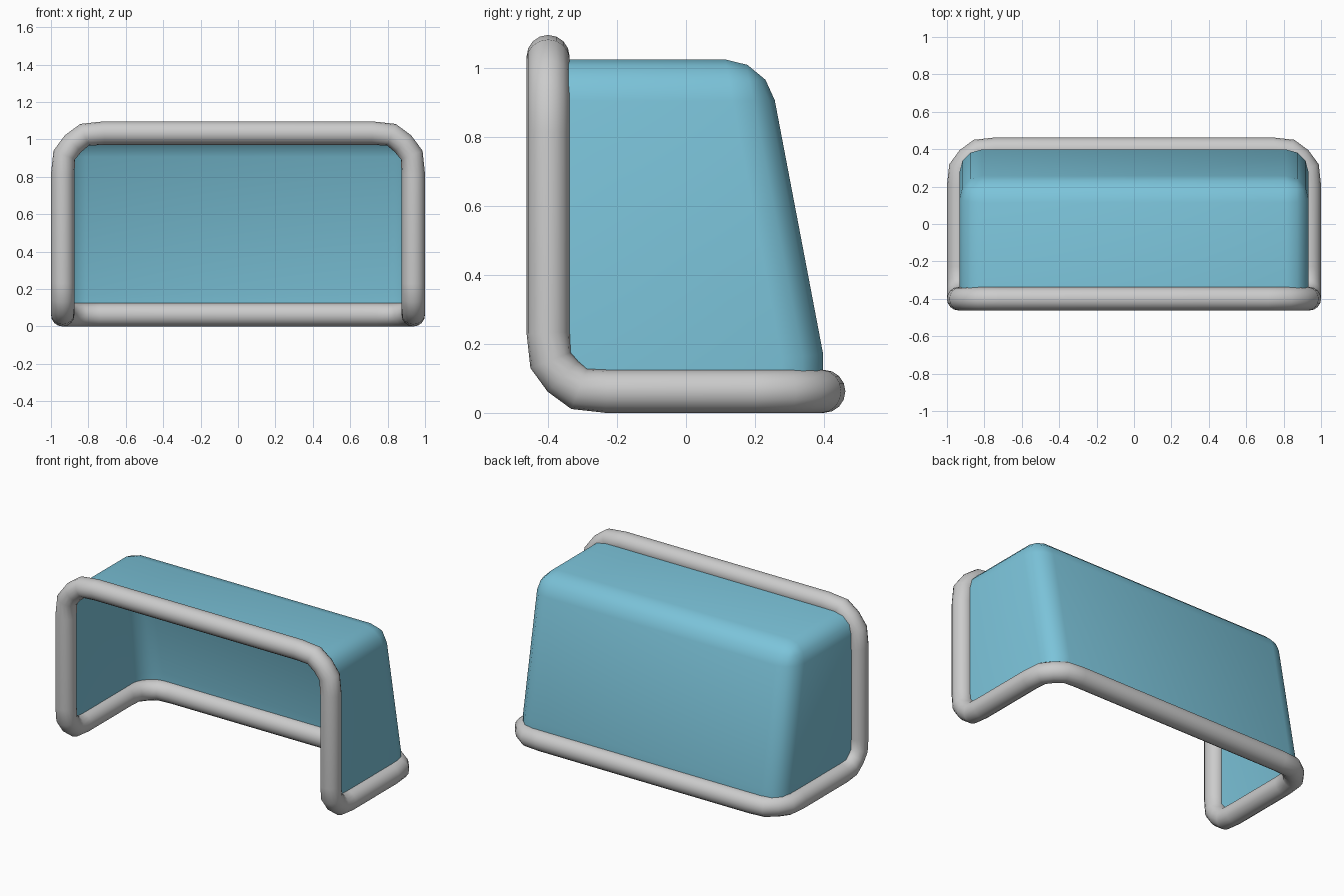
import bpy, bmesh
from mathutils import Vector

if "Cube" in bpy.data.objects:
    bpy.data.objects.remove(bpy.data.objects["Cube"])

R = 0.0625                      # tube radius
X, Y, TOP = 0.9375, 0.40, 1.034  # tube centre lines

# Tube path corners with a bend size for each
corners = [((X, -Y, TOP), 1.3), ((X, -Y, R), 1.0), ((X, Y, R), 1.15),
           ((-X, Y, R), 1.15), ((-X, -Y, R), 1.0), ((-X, -Y, TOP), 1.3)]
BEND = [(.17, 0), (.09, .007), (.043, .043), (.007, .09), (0, .17)]


def rounded_loop(corners):
    pts = []
    n = len(corners)
    for i, (c, s) in enumerate(corners):
        c = Vector(c)
        back = (Vector(corners[i - 1][0]) - c).normalized()
        ahead = (Vector(corners[(i + 1) % n][0]) - c).normalized()
        pts += [c + back * a * s + ahead * b * s for a, b in BEND]
    return pts


# Frame: one continuous bent tube
path = rounded_loop(corners)
curve = bpy.data.curves.new("frame", 'CURVE')
curve.dimensions = '3D'
curve.bevel_depth = R
curve.bevel_resolution = 6
spline = curve.splines.new('POLY')
spline.points.add(len(path) - 1)
for p, co in zip(spline.points, path):
    p.co = (*co, 1)
spline.use_cyclic_u = True
frame = bpy.data.objects.new("frame", curve)
bpy.context.collection.objects.link(frame)
bpy.context.view_layer.objects.active = frame
frame.select_set(True)
bpy.ops.object.convert(target='MESH')
bpy.ops.object.shade_smooth_by_angle(angle=0.7)
frame.select_set(False)

# Net: thin sheet, open at front and bottom, rounded along its folds
profile = [(-.325, R), (-.355, .10), (-Y, .15), (-Y, 1.025),
           (.235, 1.025), (.398, .17), (.398, R)]
bm = bmesh.new()
left, right = [[bm.verts.new((x, y, z)) for y, z in profile] for x in (-.933, .933)]
bm.faces.new(left)
bm.faces.new(right[::-1])
for i in (3, 4, 5):
    bm.faces.new((left[i + 1], left[i], right[i], right[i + 1]))
bmesh.ops.recalc_face_normals(bm, faces=bm.faces)
folds = [bm.edges.get((s[i], s[i + 1])) for s in (left, right) for i in (3, 4, 5)]
folds.append(bm.edges.get((left[4], right[4])))
bmesh.ops.bevel(bm, geom=folds, offset=.12, offset_type='OFFSET', segments=3,
                profile=.5, affect='EDGES')
# Outward normals: the back face must point to +y
bm.normal_update()
if max(bm.faces, key=lambda f: f.calc_center_median().y).normal.y < 0:
    bmesh.ops.reverse_faces(bm, faces=bm.faces)
mesh = bpy.data.meshes.new("net")
bm.to_mesh(mesh)
bm.free()
net = bpy.data.objects.new("net", mesh)
bpy.context.collection.objects.link(net)
blue = bpy.data.materials.new("net_blue")
blue.diffuse_color = (0.20, 0.55, 0.70, 1)
blue.use_nodes = True
blue.node_tree.nodes["Principled BSDF"].inputs["Base Color"].default_value = blue.diffuse_color
mesh.materials.append(blue)
bpy.context.view_layer.objects.active = net
net.select_set(True)
bpy.ops.object.shade_smooth_by_angle(angle=0.7)
